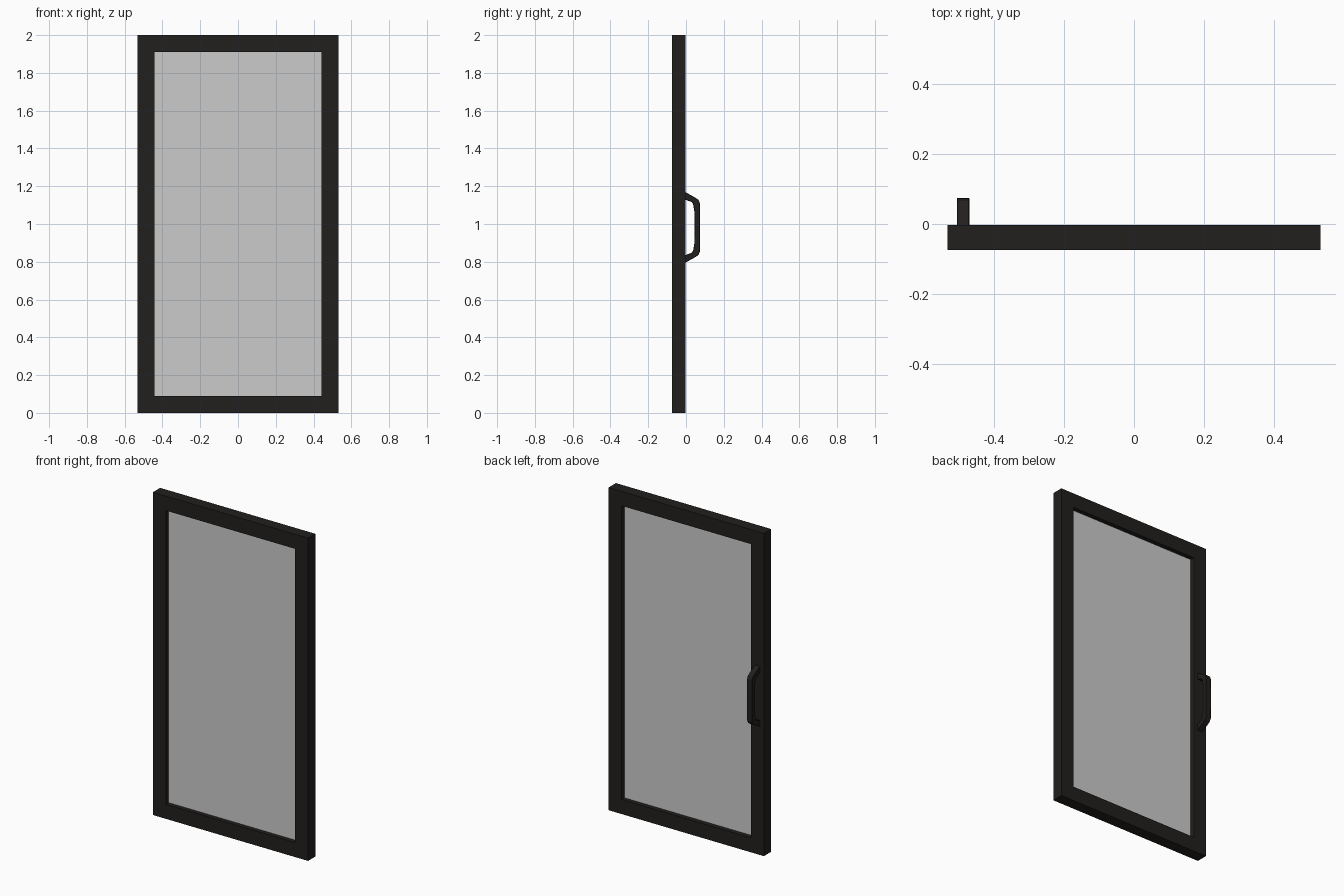
import bpy, bmesh
from mathutils import Vector

if "Cube" in bpy.data.objects:
    bpy.data.objects.remove(bpy.data.objects["Cube"])


def material(name, color):
    m = bpy.data.materials.new(name)
    m.diffuse_color = color
    m.use_nodes = True
    m.node_tree.nodes["Principled BSDF"].inputs["Base Color"].default_value = m.diffuse_color
    return m


def finish(name, bm, mat):
    bmesh.ops.recalc_face_normals(bm, faces=bm.faces)
    me = bpy.data.meshes.new(name)
    bm.to_mesh(me)
    bm.free()
    me.materials.append(mat)
    ob = bpy.data.objects.new(name, me)
    bpy.context.collection.objects.link(ob)
    return ob


def extrude(name, faces, offset, mat):
    """Extrude flat polygons (lists of points) along an offset into one solid."""
    bm = bmesh.new()
    for pts in faces:
        bm.faces.new([bm.verts.new(p) for p in pts])
    bmesh.ops.remove_doubles(bm, verts=bm.verts, dist=1e-5)
    out = bmesh.ops.extrude_face_region(bm, geom=bm.faces[:], use_keep_orig=True)
    verts = [v for v in out["geom"] if isinstance(v, bmesh.types.BMVert)]
    bmesh.ops.translate(bm, verts=verts, vec=Vector(offset))
    return finish(name, bm, mat)


def rect(hx, z0, z1, y):
    return [(-hx, y, z0), (hx, y, z0), (hx, y, z1), (-hx, y, z1)]


dark = material("dark_metal", (0.016, 0.014, 0.013, 1))
pane = material("tinted_glass", (0.58, 0.58, 0.58, 0.45))

Y_FRONT, Y_BACK = -0.074, -0.003

# door frame: mitred ring of four rails
outer = rect(0.532, 0.0, 2.0, Y_FRONT)
inner = rect(0.443, 0.09, 1.91, Y_FRONT)
ring = [[outer[i], outer[(i + 1) % 4], inner[(i + 1) % 4], inner[i]] for i in range(4)]
extrude("door_frame", ring, (0, Y_BACK - Y_FRONT, 0), dark)

# glass pane, set midway in the frame
extrude("glass_pane", [rect(0.443, 0.09, 1.91, -0.047)], (0, 0.016, 0), pane)

# pull handle: bracket outline mirrored about its mid height, as (y, height)
MID = 0.982
out_half = [(-0.004, 0.187), (0.05, 0.157), (0.066, 0.146), (0.073, 0.13), (0.074, 0.06)]
in_half = [(-0.004, 0.147), (0.03, 0.134), (0.038, 0.122), (0.044, 0.085), (0.045, 0.04)]
out_path = out_half + [(y, -h) for y, h in reversed(out_half)]
in_path = in_half + [(y, -h) for y, h in reversed(in_half)]
X0, X1 = -0.505, -0.469


def pt(p):
    return (X0, p[0], MID + p[1])


strips = [[pt(out_path[i]), pt(out_path[i + 1]), pt(in_path[i + 1]), pt(in_path[i])]
          for i in range(len(out_path) - 1)]
handle = extrude("pull_handle", strips, (X1 - X0, 0, 0), dark)
bev = handle.modifiers.new("soft_edges", "BEVEL")
bev.width = 0.002
bev.segments = 1
bev.limit_method = "ANGLE"
bev.angle_limit = 1.2
